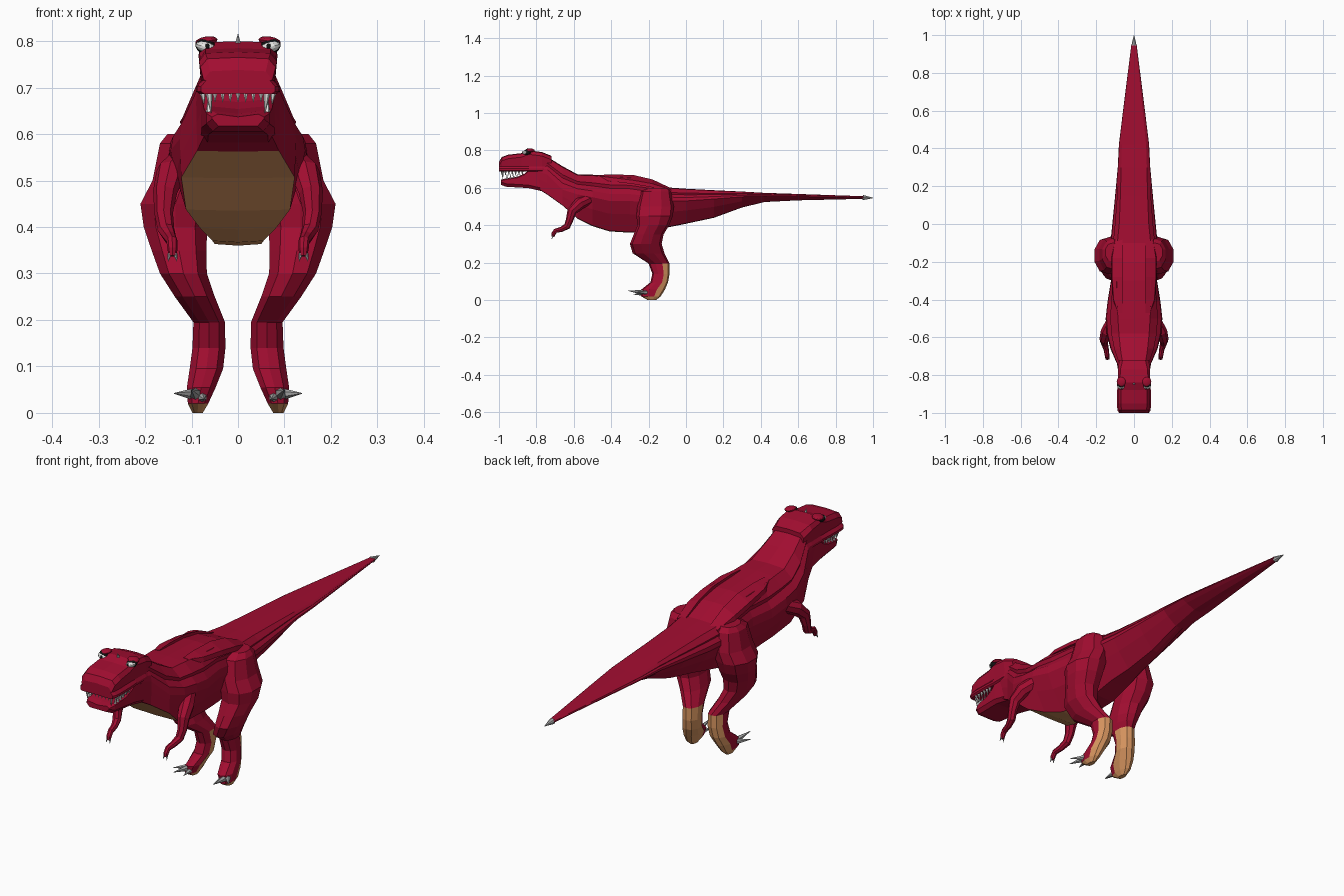
import bpy, bmesh, math
from mathutils import Vector, Matrix


def mat(name, r, g, b):
    m = bpy.data.materials.new(name)
    m.diffuse_color = (r, g, b, 1)
    return m


RED = mat("crimson skin", 0.36, 0.004, 0.030)
TAN = mat("tan belly", 0.68, 0.30, 0.115)
WHITE = mat("ivory white", 0.80, 0.80, 0.78)
GREY = mat("claw grey", 0.42, 0.42, 0.42)
BLACK = mat("black", 0.006, 0.006, 0.006)


def finish(name, bm, mats):
    bmesh.ops.recalc_face_normals(bm, faces=bm.faces[:])
    me = bpy.data.meshes.new(name)
    bm.to_mesh(me)
    bm.free()
    for m in mats:
        me.materials.append(m)
    ob = bpy.data.objects.new(name, me)
    bpy.context.collection.objects.link(ob)
    return ob


def loft(name, rings, mats, rule=lambda i, j: 0):
    """Skin closed rings of points; rule(ring, side) picks the material."""
    bm = bmesh.new()
    vs = [[bm.verts.new(p) for p in r] for r in rings]
    n = len(vs[0])
    for i in range(len(vs) - 1):
        for j in range(n):
            k = (j + 1) % n
            f = bm.faces.new((vs[i][j], vs[i][k], vs[i + 1][k], vs[i + 1][j]))
            f.material_index = rule(i, j)
    bm.faces.new(vs[0]).material_index = rule(0, 0)
    bm.faces.new(vs[-1]).material_index = rule(len(vs) - 1, 0)
    return finish(name, bm, mats)


def mirror_ring(y, half):
    """half: (x, z) points from top centre to bottom centre."""
    pts = half + [(-x, z) for x, z in half[-2:0:-1]]
    return [(x, y, z) for x, z in pts]


def spikes(name, items, material, sides=6):
    bm = bmesh.new()
    for base, tip, r in items:
        a, b = Vector(base), Vector(tip)
        d = b - a
        m = Matrix.Translation((a + b) / 2) @ d.to_track_quat('Z', 'Y').to_matrix().to_4x4()
        bmesh.ops.create_cone(bm, cap_ends=True, segments=sides, radius1=r,
                              radius2=r * 0.08, depth=d.length, matrix=m)
    return finish(name, bm, [material])


def blob(name, loc, size, material, rot=(0, 0, 0)):
    bm = bmesh.new()
    bmesh.ops.create_uvsphere(bm, u_segments=12, v_segments=8, radius=1)
    ob = finish(name, bm, [material])
    ob.location, ob.scale, ob.rotation_euler = loc, size, rot
    return ob


# Body, neck and tail: y, top z, top w, widest w, widest z, bottom z, bottom w
body = [
    (-.80, .775, .055, .080, .69, .600, .070),
    (-.74, .765, .060, .090, .67, .562, .088),
    (-.66, .715, .072, .125, .59, .505, .122),
    (-.58, .672, .080, .145, .565, .435, .112),
    (-.50, .670, .085, .150, .55, .395, .082),
    (-.41, .665, .090, .140, .53, .367, .055),
    (-.30, .660, .090, .122, .53, .360, .050),
    (-.20, .642, .090, .122, .52, .365, .050),
    (-.10, .602, .088, .125, .53, .388, .045),
    (.00, .595, .078, .115, .53, .408, .030),
    (.15, .587, .072, .100, .54, .440, .022),
    (.30, .580, .068, .086, .552, .495, .018),
    (.42, .573, .064, .080, .555, .524, .015),
    (.60, .567, .046, .058, .553, .533, .012),
    (.95, .555, .010, .014, .548, .541, .006)]


def body_ring(y, zt, wt, wm, zm, zb, wb):
    h, d = zt - zm, zm - zb
    mix = lambda t: wt + (wm - wt) * t
    return mirror_ring(y, [(0, zt), (wt, zt - .04 * h), (mix(.62), zt - .36 * h),
                           (mix(.52), zt - .5 * h), (mix(.92), zt - .72 * h),
                           (wm, zm), (wm * .65 + wb * .35, zm - .42 * d),
                           (wb, zb + .02 * d), (0, zb)])


loft("body", [body_ring(*s) for s in body], [RED, TAN],
     lambda i, j: 1 if j in (7, 8) and 1 <= i <= 5 else 0)
spikes("tail_tip", [((0, .945, .548), (0, 1.0, .546), .014)], GREY, 8)

# Head: upper skull with lip ridge, y, top z, top w, side w, lip w
skull = [
    (-1.0, .735, .060, .074, .080),
    (-.985, .762, .066, .081, .088),
    (-.95, .774, .070, .084, .090),
    (-.88, .782, .070, .082, .089),
    (-.84, .797, .074, .083, .086),
    (-.77, .788, .072, .085, .086),
    (-.72, .768, .060, .078, .080)]
loft("upper_head", [mirror_ring(y, [(0, zt + .003), (wt, zt), (ws, zt - .018), (ws - .005, .715),
                                    (wl, .702), (wl, .692), (wl - .008, .686), (0, .687)])
                    for y, zt, wt, ws, wl in skull], [RED])
# Lower jaw: y, top z, bottom z, width
jaw = [(-.99, .643, .617, .056), (-.965, .650, .606, .068), (-.90, .660, .602, .073),
       (-.865, .675, .600, .076), (-.84, .695, .598, .078), (-.74, .70, .575, .080)]
loft("lower_jaw", [mirror_ring(y, [(0, zt - .006), (w - .012, zt), (w, zt - .006),
                                   (w, zb + .016), (w - .014, zb), (0, zb)])
                   for y, zt, zb, w in jaw], [RED])

# Teeth
teeth = [((x * .0165, -.985, .69), (x * .0165, -.985, .668), .006) for x in range(-3, 4)]
for s in (-1, 1):
    teeth.append(((s * .062, -.98, .69), (s * .058, -.98, .645), .008))
    for k in range(6):
        y = -.965 + k * .018
        teeth.append(((s * .076, y, .69), (s * .073, y, .664), .007))
        teeth.append(((s * .063, y + .008, .648), (s * .064, y + .008, .676), .006))
spikes("teeth", teeth, WHITE)
spikes("nose_horn", [((0, -.845, .795), (0, -.85, .815), .007)], GREY)

# Leg rings: z, inner x, outer x, front y, back y
leg = [
    (.600, .070, .152, -.20, -.10),
    (.580, .050, .168, -.24, -.08),
    (.500, .050, .184, -.26, -.065),
    (.450, .060, .210, -.265, -.07),
    (.400, .066, .203, -.26, -.09),
    (.350, .068, .186, -.28, -.12),
    (.300, .067, .168, -.30, -.13),
    (.250, .050, .136, -.285, -.115),
    (.195, .028, .096, -.200, -.088),
    (.140, .027, .098, -.180, -.088),
    (.095, .032, .104, -.190, -.096),
    (.055, .048, .110, -.240, -.113),
    (.020, .064, .108, -.240, -.135),
    (.000, .076, .098, -.205, -.160)]
N = 10


def leg_ring(s, z, xi, xo, yf, yb):
    pts = []
    for k in range(N):
        a = 2 * math.pi * (k + .5) / N
        c, d = math.cos(a), math.sin(a)
        c = math.copysign(min(1, abs(c) * 1.05), c)
        d = math.copysign(min(1, abs(d) * 1.05), d)
        pts.append((s * ((xi + xo) / 2 + c * (xo - xi) / 2), (yf + yb) / 2 + d * (yb - yf) / 2, z))
    return pts


# Arm path: x, y, z, radius
arm = [(.120, -.52, .54, .030), (.145, -.57, .515, .032), (.157, -.61, .475, .026),
       (.160, -.622, .430, .020), (.155, -.635, .395, .018), (.147, -.665, .378, .014),
       (.142, -.698, .370, .012), (.141, -.710, .352, .011), (.141, -.712, .338, .008)]


def tube_rings(path, s, n=8):
    pts = [Vector((s * p[0], p[1], p[2])) for p in path]
    out = []
    for i, p in enumerate(pts):
        t = (pts[min(i + 1, len(pts) - 1)] - pts[max(i - 1, 0)]).normalized()
        u = Vector((1, 0, 0))
        u = (u - t * u.dot(t)).normalized()
        v = t.cross(u)
        r = path[i][3]
        out.append([p + r * (u * math.cos(2 * math.pi * k / n) + v * math.sin(2 * math.pi * k / n))
                    for k in range(n)])
    return out


for s, side in ((1, "left"), (-1, "right")):
    # Legs with tan soles on the rear half of each foot
    loft(side + "_leg", [leg_ring(s, *r) for r in leg], [RED, TAN],
         lambda i, j: 1 if (i >= 8 and j in (0, 1, 2, 3, 4)) or i >= 12 else 0)
    spikes(side + "_foot_claws", [
        ((s * .092, -.205, .040), (s * .137, -.262, .042), .014),
        ((s * .090, -.225, .040), (s * .100, -.310, .050), .014),
        ((s * .078, -.225, .034), (s * .073, -.280, .030), .012)], GREY)
    # Arms with small hand claws
    loft(side + "_arm", tube_rings(arm, s), [RED])
    spikes(side + "_hand_claws", [
        ((s * (.141 + d), -.712, .342), (s * (.141 + 1.6 * d), -.718, .326), .005)
        for d in (-.006, .006)], GREY)
    # Eyes: black socket, white eyeball, pupil and red brow
    blob(side + "_eye_socket", (s * .069, -.848, .788), (.023, .022, .017), BLACK, (0, -s * .3, 0))
    blob(side + "_eye", (s * .069, -.855, .787), (.022, .020, .0125), WHITE, (0, -s * .3, 0))
    blob(side + "_pupil", (s * .066, -.872, .789), (.005, .005, .006), BLACK)
    blob(side + "_brow", (s * .068, -.835, .800), (.024, .026, .010), RED, (0, s * .15, 0))
    # Shoulder blade fold on the back
    loft(side + "_back_fold", [[(s * x0, y, z0), (s * x1, y, z1), (s * (x1 + .004), y, z1 - .02),
                                (s * x0, y, z0 - .04)]
                               for y, x0, z0, x1, z1 in (
        (-.47, .060, .668, .084, .664), (-.40, .060, .672, .108, .655),
        (-.28, .060, .668, .116, .640), (-.18, .060, .645, .116, .622),
        (-.08, .060, .598, .100, .590))], [RED])
